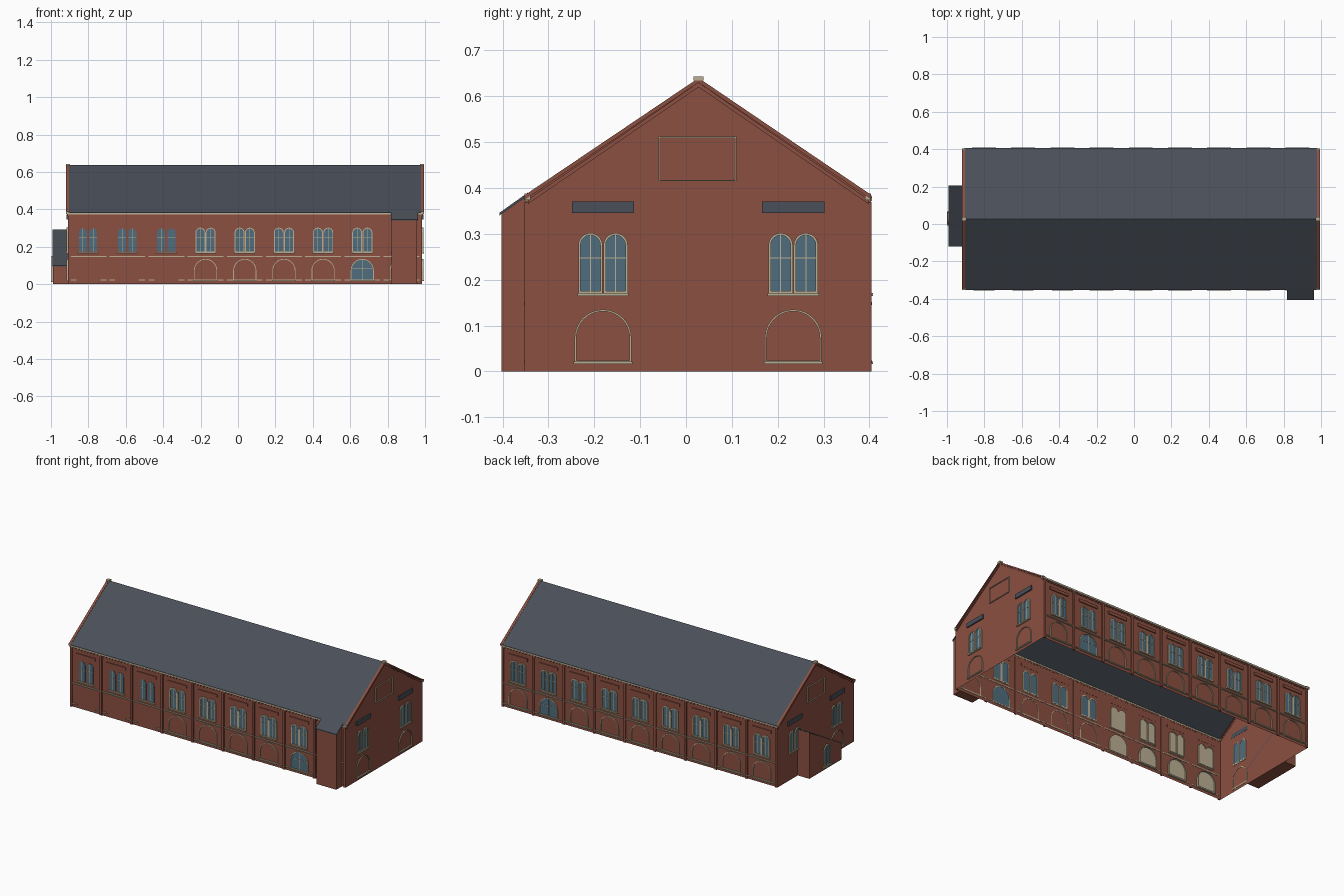
import bpy, bmesh, math

if "Cube" in bpy.data.objects:
    bpy.data.objects.remove(bpy.data.objects["Cube"])

COL = {"brick": (0.26, 0.08, 0.053, 1), "slate": (0.068, 0.08, 0.1, 1),
       "stone": (0.5, 0.43, 0.29, 1), "glass": (0.08, 0.155, 0.205, 1)}
MATS = {}
for k, c in COL.items():
    MATS[k] = bpy.data.materials.new(k)
    MATS[k].diffuse_color = c

# Wall frames: (u along wall, d outward, z up) -> world
X0, X1, Y0, Y1, RIDGE = -0.91, 0.985, -0.345, 0.398, 0.0275
WALL = {"front": lambda u, d, z: (u, Y0 - d, z),
        "back": lambda u, d, z: (u, Y1 + d, z),
        "right": lambda u, d, z: (X1 + d, u, z),
        "left": lambda u, d, z: (X0 - d, u, z),
        "annex": lambda u, d, z: (-0.99 - d, u, z)}
PARTS = {}


def part(name, mat):
    return PARTS.setdefault((name, mat), bmesh.new())


def prism(name, mat, wall, pts, d0, d1):
    bm, f = part(name, mat), WALL[wall]
    a = [bm.verts.new(f(u, d0, z)) for u, z in pts]
    b = [bm.verts.new(f(u, d1, z)) for u, z in pts]
    bm.faces.new(a)
    bm.faces.new(b)
    for i in range(len(pts)):
        j = (i + 1) % len(pts)
        bm.faces.new((a[i], a[j], b[j], b[i]))


def box(name, mat, wall, u0, u1, z0, z1, d0, d1):
    prism(name, mat, wall, [(u0, z0), (u1, z0), (u1, z1), (u0, z1)], d0, d1)


def ring(name, mat, wall, outer, inner, d0, d1):
    bm, f = part(name, mat), WALL[wall]
    loops = [[bm.verts.new(f(u, d, z)) for u, z in pts]
             for pts, d in ((outer, d0), (outer, d1), (inner, d1), (inner, d0))]
    n = len(outer)
    for k in range(4):
        p, q = loops[k], loops[(k + 1) % 4]
        for i in range(n):
            j = (i + 1) % n
            bm.faces.new((p[i], p[j], q[j], q[i]))


def arch(u, w, z0, z1, n=12):
    r = w / 2
    return [(u - r, z0), (u + r, z0)] + [
        (u + r * math.cos(math.pi * i / n), z1 - r + r * math.sin(math.pi * i / n))
        for i in range(n + 1)]


def light(wall, u, w, z0, z1, zbar, off, t):
    # one arched light: frame, glass and glazing bars
    ring("window_frames", "stone", wall, arch(u, w, z0, z1),
         arch(u, w - 2 * t, z0 + t, z1 - t), off - 0.003, off + 0.006)
    prism("window_glass", "glass", wall, arch(u, w - 2 * t, z0 + t, z1 - t), -0.001, 0.002)
    box("glazing_bars", "stone", wall, u - 0.0012, u + 0.0012, z0 + t, z1 - t, 0, 0.0035)
    box("glazing_bars", "stone", wall, u - w / 2 + t, u + w / 2 - t,
        zbar - 0.0012, zbar + 0.0012, 0, 0.0035)


def twin_window(wall, u, off=0.0):
    for s in (-1, 1):
        light(wall, u + s * 0.0275, 0.053, 0.17, 0.302, 0.247, off, 0.005)
    box("window_sills", "stone", wall, u - 0.056, u + 0.056, 0.164, 0.171, -0.002, 0.01)


def low_arch(wall, u, glazed=False, off=0.0):
    if glazed:
        light(wall, u, 0.124, 0.02, 0.135, 0.085, off, 0.004)
    else:
        ring("blind_arches", "stone", wall, arch(u, 0.124, 0.02, 0.135, 16),
             arch(u, 0.116, 0.024, 0.131, 16), off - 0.002, off + 0.006)
    box("arch_sills", "stone", wall, u - 0.064, u + 0.064, 0.016, 0.022, off - 0.002, off + 0.01)


# Main walls: open shell without floor
bm = part("main_walls", "brick")
prof = [(Y0, 0), (Y0, 0.38), (RIDGE, 0.633), (Y1, 0.38), (Y1, 0)]
ends = [[bm.verts.new((x, y, z)) for y, z in prof] for x in (X0, X1)]
for e in ends:
    bm.faces.new(e)
for i in (0, 3):
    bm.faces.new((ends[0][i], ends[0][i + 1], ends[1][i + 1], ends[1][i]))


def chevron(name, mat, wall, top, thick, over, d0, d1):
    e = top - 0.255
    a, b = Y0 - over, Y1 + over
    prism(name, mat, wall, [(a, e), (RIDGE, top), (b, e), (b, e - thick),
                            (RIDGE, top - thick), (a, e - thick)], d0, d1)


# Roof and gable copings
chevron("main_roof", "slate", "right", 0.638, 0.006, 0.007, X0 - X1, 0)
for w in ("left", "right"):
    chevron("gable_copings", "brick", w, 0.640, 0.010, 0.006, -0.006, 0.009)
    chevron("gable_corbels", "brick", w, 0.630, 0.010, 0.0, -0.001, 0.005)
    box("ridge_caps", "stone", w, RIDGE - 0.011, RIDGE + 0.011, 0.634, 0.643, -0.012, 0.01)
    for y in (Y0, Y1):
        box("kneeler_stones", "stone", w, y - 0.007, y + 0.006, 0.374, 0.388, -0.01, 0.009)

# Long walls: nine bays with twin windows and arches
PITCH, FIRST = 0.2095, -0.802
for wall in ("front", "back"):
    for i in range(9):
        u = FIRST + i * PITCH
        sunk = wall == "front" and i < 3
        twin_window(wall, u, -0.0065 if sunk else 0)
        low_arch(wall, u, i == 7, -0.011 if sunk else 0)
        box("brick_lintels", "brick", wall, u - 0.065, u + 0.065, 0.322, 0.340, -0.001, 0.006)
        if wall == "front" and i < 4:
            # stone backs showing inside the hall
            prism("inner_panels", "stone", wall, arch(u, 0.124, 0.02, 0.135), -0.006, -0.003)
            for s in (-1, 1):
                prism("inner_panels", "stone", wall,
                      arch(u + s * 0.0275, 0.055, 0.166, 0.302), -0.006, -0.003)
    for i in range(10):
        u = FIRST + (i - 0.5) * PITCH
        u = min(max(u, X0 + 0.007), X1 - 0.007)
        box("pilasters", "brick", wall, u - 0.007, u + 0.007, 0, 0.37, -0.002, 0.007)
        if i < 9:
            for z in (0.148, 0.022):
                a, b = u + 0.009, u + PITCH - 0.009
                if z > 0.1:
                    box("string_courses", "stone", wall, a, b, z - 0.003, z + 0.003, -0.002, 0.008)
                else:
                    c = u + PITCH / 2
                    box("plinth_courses", "stone", wall, a, c - 0.064, z - 0.003, z + 0.002, -0.002, 0.008)
                    box("plinth_courses", "stone", wall, c + 0.064, b, z - 0.003, z + 0.002, -0.002, 0.008)
    box("eaves_cornice", "stone", wall, X0, X1, 0.372, 0.381, -0.002, 0.008)
    for i in range(90):
        u = X0 + 0.012 + i * 0.021
        box("eaves_dentils", "brick", wall, u - 0.005, u + 0.005, 0.363, 0.372, -0.001, 0.006)

# Gable windows, slate hoods, blind arches and framed panel
for wall in ("left", "right"):
    for y in (-0.181, 0.234):
        twin_window(wall, y)
        box("slate_hoods", "slate", wall, y - 0.068, y + 0.068, 0.345, 0.371, -0.001, 0.008)
        if wall == "right" or y < 0:
            low_arch(wall, y)
    ring("gable_panels", "stone", wall,
         [(-0.06, 0.415), (0.11, 0.415), (0.11, 0.512), (-0.06, 0.512)],
         [(-0.057, 0.418), (0.107, 0.418), (0.107, 0.509), (-0.057, 0.509)], -0.001, 0.006)

# Front porch with lean-to roof
prism("porch_walls", "brick", "right",
      [(Y0, 0), (-0.403, 0), (-0.403, 0.343), (Y0, 0.384)], -0.163, -0.027)
prism("porch_roof", "slate", "right",
      [(-0.407, 0.340), (-0.407, 0.346), (Y0, 0.390), (Y0, 0.384)], -0.167, -0.023)

# End annex with sloping roof and arched door
prism("annex_walls", "brick", "left",
      [(-0.115, 0), (0.203, 0), (0.203, 0.285), (-0.115, 0.096)], 0, 0.08)
prism("annex_roof", "slate", "left",
      [(-0.12, 0.093), (0.206, 0.287), (0.206, 0.293), (-0.12, 0.099)], 0, 0.083)
light("annex", 0.03, 0.066, 0.02, 0.15, 0.1, 0, 0.005)
box("annex_step", "stone", "annex", -0.008, 0.068, 0.012, 0.02, -0.001, 0.01)

# Turn every collected part into an object
for (name, mat), bm in PARTS.items():
    bmesh.ops.recalc_face_normals(bm, faces=bm.faces[:])
    me = bpy.data.meshes.new(name)
    bm.to_mesh(me)
    bm.free()
    me.materials.append(MATS[mat])
    ob = bpy.data.objects.new(name, me)
    bpy.context.collection.objects.link(ob)

for m in bpy.data.materials:
    if m.users and not m.is_grease_pencil:
        m.use_nodes = True
        m.node_tree.nodes["Principled BSDF"].inputs["Base Color"].default_value = m.diffuse_color
